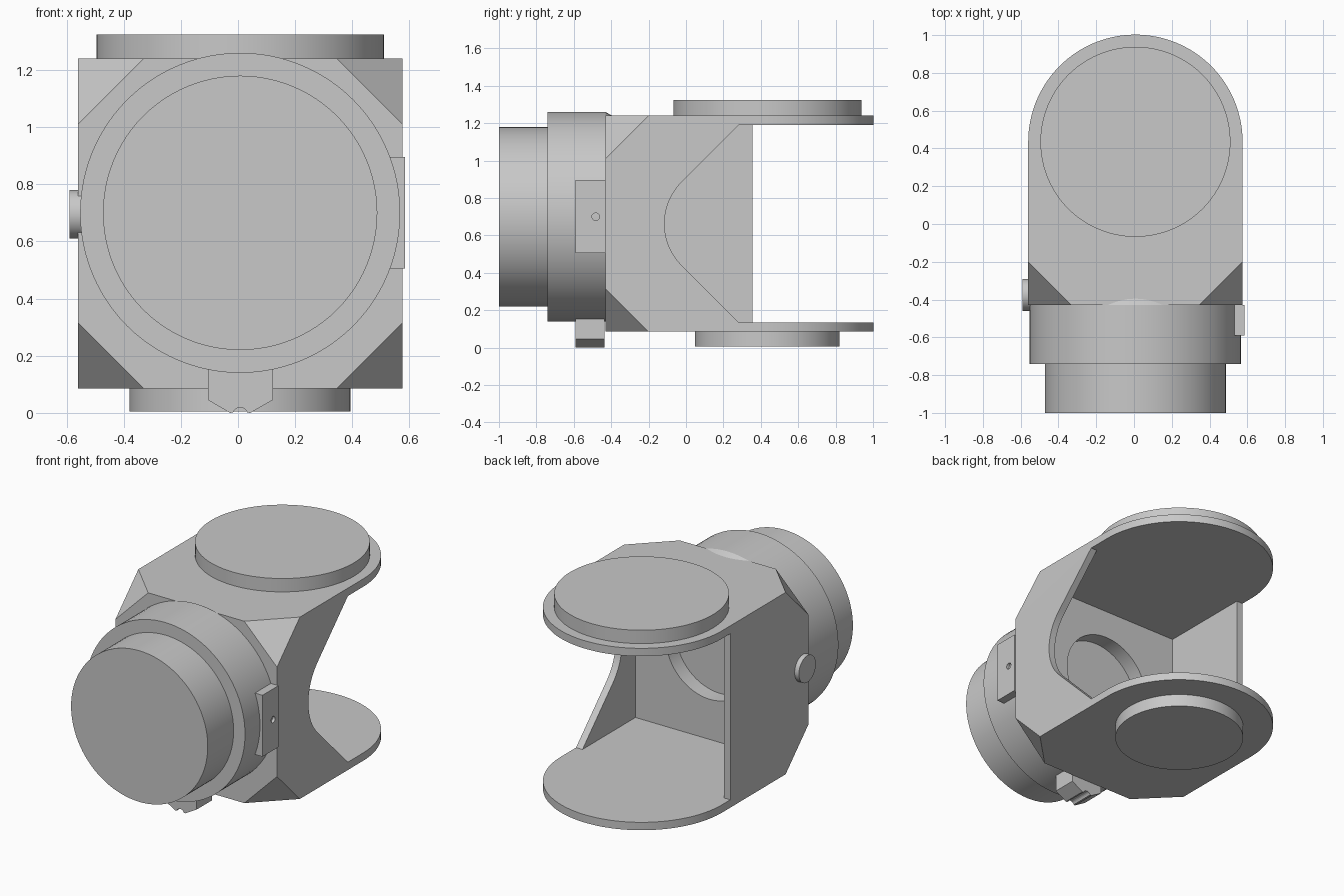
import bpy, bmesh
from math import sin, cos, pi, radians
from mathutils import Vector

if "Cube" in bpy.data.objects:
    bpy.data.objects.remove(bpy.data.objects["Cube"])

grey = bpy.data.materials.new("plain grey")
grey.use_nodes = True
grey.diffuse_color = (0.58, 0.58, 0.58, 1)
grey.node_tree.nodes["Principled BSDF"].inputs["Base Color"].default_value = grey.diffuse_color

CX = 0.0075              # centre line of the housing
HALF = 0.5675            # half width, also radius of the rounded plates
PIVOT_Y = 0.435          # centre of the fork bosses
DRUM_Z = 0.70            # axis height of the drum
BOTTOM, TOP = 0.085, 1.24
MID_Z = (BOTTOM + TOP) / 2
SKIN = 0.05              # plate thickness
FRONT, CORNER = -0.43, 0.23


def arc(cx, cy, r, start, end, n):
    angles = [radians(start + (end - start) * i / n) for i in range(n + 1)]
    return [(cx + r * cos(a), cy + r * sin(a)) for a in angles]


def circle(cx, cy, r, n=96):
    return arc(cx, cy, r, 0, 360, n)[:-1]


def finish(name, bm):
    bmesh.ops.recalc_face_normals(bm, faces=bm.faces)
    mesh = bpy.data.meshes.new(name)
    bm.to_mesh(mesh)
    bm.free()
    mesh.materials.append(grey)
    obj = bpy.data.objects.new(name, mesh)
    bpy.context.collection.objects.link(obj)
    return obj


def prism(name, outline, axis, lo, hi):
    """Extrude a 2D outline along an axis between lo and hi."""
    place = {"x": lambda a, b, t: (t, a, b),
             "y": lambda a, b, t: (a, t, b),
             "z": lambda a, b, t: (a, b, t)}[axis]
    bm = bmesh.new()
    ends = [[bm.verts.new(place(a, b, t)) for a, b in outline] for t in (lo, hi)]
    for end in ends:
        bm.faces.new(end)
    n = len(outline)
    for i in range(n):
        j = (i + 1) % n
        bm.faces.new((ends[0][i], ends[0][j], ends[1][j], ends[1][i]))
    return finish(name, bm)


def rect(a0, a1, b0, b1):
    return [(a0, b0), (a1, b0), (a1, b1), (a0, b1)]


def cut(obj, cutter):
    cutter.hide_render = True
    mod = obj.modifiers.new("cut", "BOOLEAN")
    mod.operation, mod.solver, mod.object = "DIFFERENCE", "EXACT", cutter
    bpy.context.view_layer.objects.active = obj
    bpy.ops.object.modifier_apply(modifier=mod.name)
    bpy.data.objects.remove(cutter)


def smooth(obj):
    obj.data.shade_smooth()
    obj.data.set_sharp_from_angle(angle=radians(25))


# Housing: a round-ended block with its four front corners cut off
outline = arc(CX, PIVOT_Y, HALF, 0, 180, 64)
outline += [(CX - HALF, FRONT), (CX + HALF, FRONT)]
housing = prism("fork_housing", outline, "z", BOTTOM, TOP)
bm = bmesh.new()
bm.from_mesh(housing.data)
for sx in (-1, 1):
    for sz in (-1, 1):
        corner = Vector((CX + sx * HALF, FRONT, MID_Z + sz * (TOP - BOTTOM) / 2))
        cutting = bmesh.ops.bisect_plane(
            bm, geom=bm.verts[:] + bm.edges[:] + bm.faces[:],
            plane_co=corner + Vector((0, CORNER, 0)),
            plane_no=Vector((sx, -1, sz)).normalized(), clear_outer=True)
        edges = [e for e in cutting["geom_cut"] if isinstance(e, bmesh.types.BMEdge)]
        bmesh.ops.holes_fill(bm, edges=edges, sides=0)
bmesh.ops.recalc_face_normals(bm, faces=bm.faces)
bm.to_mesh(housing.data)
bm.free()

# Hollow inside, open back, and the swept opening in the left wall
low, high = BOTTOM + SKIN, TOP - SKIN
wall = 0.045
cut(housing, prism("hollow_cutter", rect(CX - HALF + wall, CX + HALF - wall, -0.25, 1.2),
                   "z", low, high))
cut(housing, prism("back_cutter", rect(-1, 1, 0.355, 1.3), "z", low, high))
sweep = arc(0.2, MID_Z, 0.315, 135, 225, 24)
rise = sweep[-1][1] - low
sweep += [(sweep[-1][0] + rise, low), (1.3, low), (1.3, high), (sweep[0][0] + rise, high)]
cut(housing, prism("side_cutter", sweep, "x", 0.4, 0.8))

# Round socket in the inner front wall
cut(housing, prism("socket_cutter", circle(CX, DRUM_Z, 0.31), "y", -0.35, -0.1))
smooth(housing)

# Stepped drum, turned about the front-back axis
bm = bmesh.new()
profile = [(0, -1), (0.48, -1), (0.48, -0.74), (0.56, -0.74),
           (0.56, -0.43), (0.54, -0.395), (0, -0.395)]
verts = [bm.verts.new((CX + r, y, DRUM_Z)) for r, y in profile]
edges = [bm.edges.new(pair) for pair in zip(verts, verts[1:])]
bmesh.ops.spin(bm, geom=verts + edges, cent=(CX, 0, DRUM_Z), axis=(0, 1, 0),
               angle=2 * pi, steps=96, use_merge=True)
bmesh.ops.remove_doubles(bm, verts=bm.verts, dist=0.0001)
smooth(finish("stepped_drum", bm))

# Fork bosses and the side button
smooth(prism("top_boss", circle(CX, PIVOT_Y, 0.503), "z", TOP, 1.325))
smooth(prism("bottom_boss", circle(CX, PIVOT_Y, 0.387), "z", 0.005, BOTTOM))
smooth(prism("side_button", circle(-0.375, DRUM_Z - 0.005, 0.085, 48), "x", -0.59, -0.53))

# Side pad with its pin hole
pad = prism("side_pad", rect(-0.59, FRONT, 0.505, 0.895), "x", 0.5, 0.585)
cut(pad, prism("pin_cutter", circle(-0.483, DRUM_Z, 0.02, 24), "x", 0.555, 0.7))
smooth(pad)

# Keyed block beneath the drum, with a small rounded notch
key = [(-0.105, 0.2), (-0.105, 0.045), (-0.028, 0)]
key += arc(CX, -0.008, 0.027, 160, 20, 8)
key += [(0.043, 0), (0.122, 0.045), (0.122, 0.2)]
prism("key_block", key, "y", -0.59, FRONT - 0.005)
